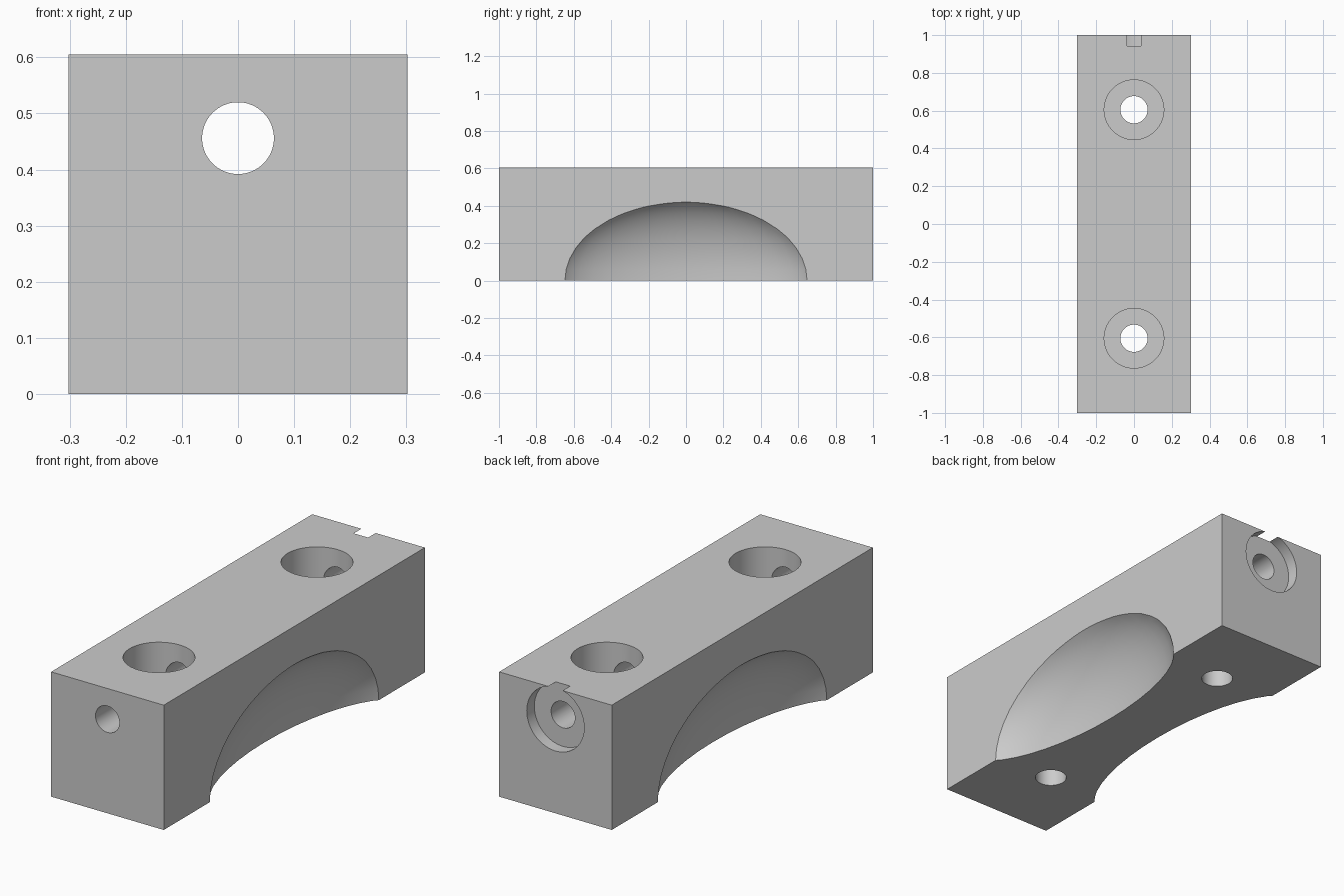
import bpy, math

if "Cube" in bpy.data.objects:
    bpy.data.objects.remove(bpy.data.objects["Cube"])

W, L, H = 0.604, 2.0, 0.605      # block width, length, height
BORE_Z = 0.456                   # height of the lengthwise bore

grey = bpy.data.materials.new("grey")
grey.diffuse_color = (0.6, 0.6, 0.6, 1)
grey.use_nodes = True
grey.node_tree.nodes["Principled BSDF"].inputs["Base Color"].default_value = grey.diffuse_color

# main block
bpy.ops.mesh.primitive_cube_add(size=1, location=(0, 0, H / 2))
block = bpy.context.object
block.name = "clamp_block"
block.scale = (W, L, H)
bpy.ops.object.transform_apply(location=True, rotation=True, scale=True)
block.data.materials.append(grey)


def cut(name):
    """Subtract the active object from the block, then discard it."""
    tool = bpy.context.object
    tool.name = name
    tool.hide_render = True
    bpy.ops.object.transform_apply(location=True, rotation=True, scale=True)
    tool.data.materials.append(grey)
    mod = block.modifiers.new(name, 'BOOLEAN')
    mod.operation = 'DIFFERENCE'
    mod.solver = 'EXACT'
    mod.object = tool
    bpy.context.view_layer.objects.active = block
    bpy.ops.object.modifier_apply(modifier=name)
    bpy.data.objects.remove(tool)


def hole(name, radius, start, end, x=0, y=0, z=0, along_y=False):
    mid = (start + end) / 2
    loc = (x, mid, z) if along_y else (x, y, mid)
    rot = (math.pi / 2, 0, 0) if along_y else (0, 0, 0)
    bpy.ops.mesh.primitive_cylinder_add(vertices=64, radius=radius, depth=end - start,
                                        location=loc, rotation=rot)
    cut(name)


# curved side reliefs
for s in (-1, 1):
    bpy.ops.mesh.primitive_uv_sphere_add(segments=40, ring_count=24, radius=1,
                                         location=(s * (W / 2 + 0.1), 0, 0))
    bpy.context.object.scale = (0.26, 0.704, 0.455)
    cut("side_relief")

# counterbored bolt holes
for s in (-1, 1):
    hole("bolt_hole", 0.072, -0.1, 0.5, y=s * 0.605)
    hole("bolt_counterbore", 0.158, 0.3, 0.8, y=s * 0.605)

# lengthwise bore and the shallow round recess at the back, open at the top
hole("long_bore", 0.064, -1.1, 1.1, z=BORE_Z, along_y=True)
hole("back_recess", 0.154, 0.942, 1.1, z=BORE_Z, along_y=True)

# smooth curved walls, crisp edges
bpy.ops.object.select_all(action='DESELECT')
block.select_set(True)
bpy.context.view_layer.objects.active = block
bpy.ops.object.shade_smooth_by_angle(angle=math.radians(30))
